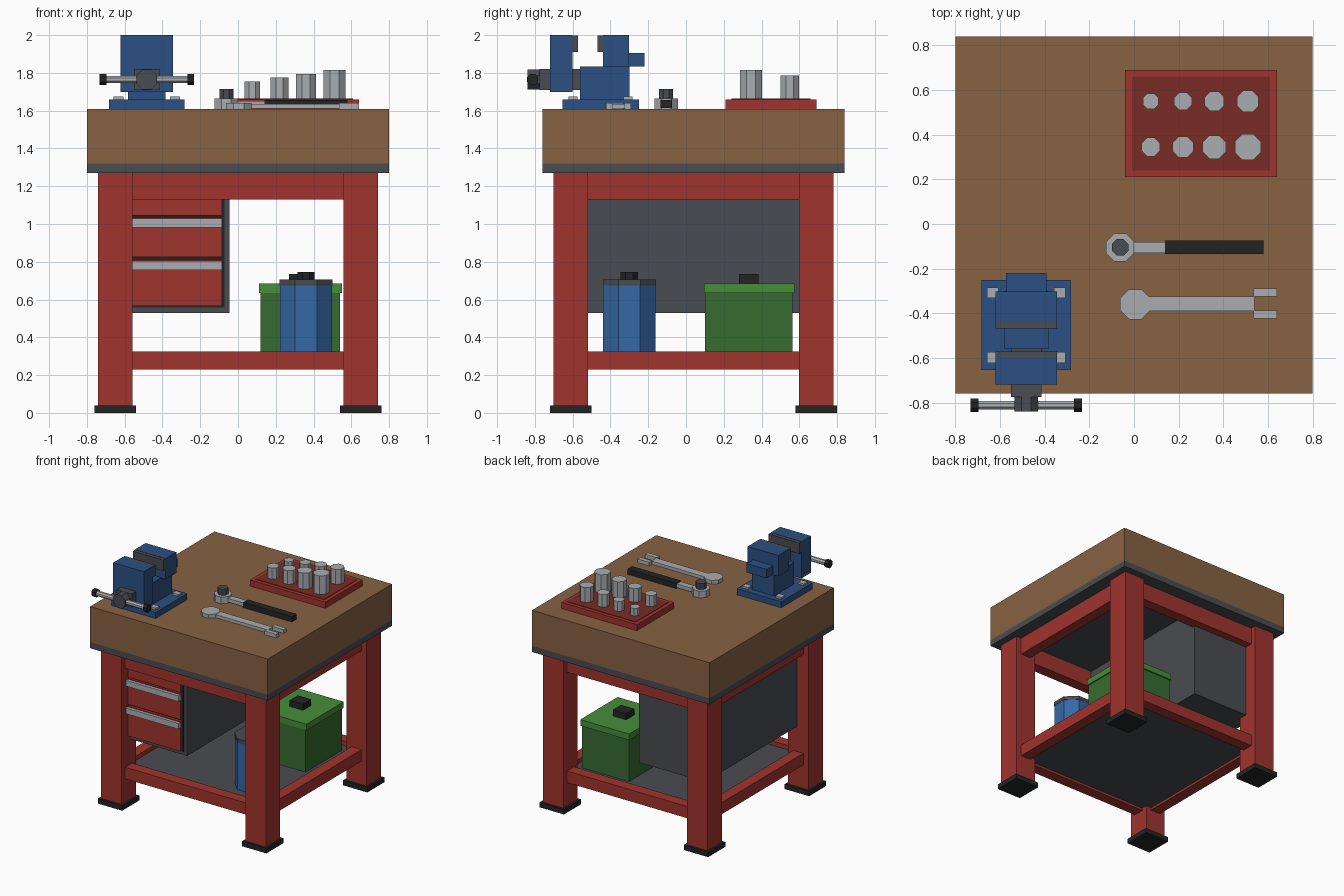
import bpy
import bmesh
from math import pi
from mathutils import Matrix, Vector

if "Cube" in bpy.data.objects:
    bpy.data.objects.remove(bpy.data.objects["Cube"], do_unlink=True)


def material(name, rgb):
    """Flat colour given as 0-255 display values, stored as linear."""
    lin = [((c / 255 + 0.055) / 1.055) ** 2.4 for c in rgb]
    m = bpy.data.materials.new(name)
    m.use_nodes = True
    m.diffuse_color = (*lin, 1)
    m.node_tree.nodes["Principled BSDF"].inputs["Base Color"].default_value = (*lin, 1)
    return m


WOOD = material("wood", (135, 98, 66))
RED = material("red paint", (160, 52, 46))
DARK_RED = material("dark red liner", (122, 43, 37))
GREY = material("dark grey metal", (73, 76, 81))
BLACK = material("black rubber", (35, 36, 37))
STEEL = material("steel", (170, 174, 177))
BLUE = material("vise blue", (43, 80, 130))
BRIGHT_BLUE = material("can blue", (53, 104, 166))
GREEN = material("box green", (54, 108, 48))
LIGHT_GREEN = material("lid green", (71, 140, 58))


def finish(name, bm, mat):
    mesh = bpy.data.meshes.new(name)
    bm.to_mesh(mesh)
    bm.free()
    mesh.materials.append(mat)
    ob = bpy.data.objects.new(name, mesh)
    bpy.context.collection.objects.link(ob)
    return ob


def box(name, mat, x, y, z):
    """Box from its (min, max) range on each axis."""
    lo, hi = Vector((x[0], y[0], z[0])), Vector((x[1], y[1], z[1]))
    bm = bmesh.new()
    bmesh.ops.create_cube(bm, size=1, matrix=Matrix.Translation((lo + hi) / 2)
                          @ Matrix.Diagonal((*(hi - lo), 1)))
    return finish(name, bm, mat)


def around(c, half):
    return (c - half, c + half)


def prism(name, mat, centre, r, length, axis="Z"):
    """Flat-sided octagonal prism centred on a point."""
    turn = {"Z": Matrix(), "X": Matrix.Rotation(pi / 2, 4, "Y"),
            "Y": Matrix.Rotation(pi / 2, 4, "X")}[axis]
    bm = bmesh.new()
    bmesh.ops.create_cone(bm, cap_ends=True, segments=8, radius1=r, radius2=r, depth=length,
                          matrix=Matrix.Translation(centre) @ turn
                          @ Matrix.Rotation(pi / 8, 4, "Z"))
    return finish(name, bm, mat)


def post(name, mat, x, y, r, z0, z1):
    return prism(name, mat, (x, y, (z0 + z1) / 2), r, z1 - z0)


MID = 0.04    # bench centre in y
LEG = 0.65    # leg offset from the bench centre

# Table top
box("table_top", WOOD, (-0.8, 0.8), around(MID, 0.8), (1.32, 1.61))
box("top_plate", GREY, (-0.8, 0.8), around(MID, 0.8), (1.27, 1.32))

# Legs and feet
for sx, side in ((-1, "right"), (1, "left")):
    for sy, end in ((-1, "front"), (1, "back")):
        x, y = sx * LEG, MID + sy * LEG
        box(f"{end}_{side}_leg", RED, around(x, 0.092), around(y, 0.092), (0.03, 1.27))
        box(f"{end}_{side}_foot", BLACK, around(x, 0.11), around(y, 0.11), (0, 0.04))

# Rails
for level, z in (("lower", (0.23, 0.325)), ("upper", (1.13, 1.27))):
    for s, end, side in ((-1, "front", "right"), (1, "back", "left")):
        box(f"{level}_{end}_rail", RED, (-0.58, 0.58), around(MID + s * LEG, 0.045), z)
        box(f"{level}_{side}_rail", RED, around(s * LEG, 0.045), around(MID, 0.58), z)

# Shelf
box("shelf", GREY, (-0.62, 0.62), around(MID, 0.62), (0.25, 0.29))

# Drawer cabinet
box("cabinet", GREY, (-0.64, -0.045), (-0.59, 0.67), (0.53, 1.27))
box("drawer_gap", BLACK, (-0.61, -0.072), (-0.597, -0.58), (0.557, 1.25))
for i, (z0, z1) in enumerate(((0.567, 0.81), (0.825, 1.035), (1.045, 1.25))):
    box(f"drawer_{i}", RED, (-0.6, -0.085), (-0.62, -0.58), (z0, z1))
    box(f"drawer_handle_{i}", STEEL, (-0.6, -0.085), (-0.645, -0.61), (z1 - 0.053, z1 - 0.006))

# Storage box on the shelf
box("storage_box", GREEN, (0.12, 0.54), (0.10, 0.565), (0.29, 0.64))
box("storage_lid", LIGHT_GREEN, (0.11, 0.55), (0.095, 0.575), (0.635, 0.685))
box("lid_handle", BLACK, (0.27, 0.39), (0.28, 0.385), (0.685, 0.735))

# Can on the shelf
post("can", BRIGHT_BLUE, 0.36, -0.30, 0.15, 0.29, 0.675)
post("can_lid", GREY, 0.36, -0.30, 0.152, 0.675, 0.705)
post("can_knob", BLACK, 0.36, -0.30, 0.05, 0.705, 0.745)

# Socket tray
box("tray", RED, (-0.04, 0.64), (0.21, 0.69), (1.61, 1.66))
box("tray_liner", DARK_RED, (-0.01, 0.61), (0.24, 0.66), (1.655, 1.664))
for i, x in enumerate((0.075, 0.22, 0.36, 0.51)):
    post(f"front_socket_{i}", STEEL, x, 0.345, 0.045 + 0.006 * i, 1.66, 1.755 + 0.02 * i)
    post(f"back_socket_{i}", STEEL, x, 0.55, 0.038 + 0.005 * i, 1.66, 1.725 + 0.02 * i)

# Ratchet
post("ratchet_head", STEEL, -0.062, -0.105, 0.068, 1.61, 1.665)
post("ratchet_drive", GREY, -0.062, -0.105, 0.04, 1.66, 1.715)
box("ratchet_bar", STEEL, (-0.03, 0.15), (-0.13, -0.08), (1.62, 1.65))
box("ratchet_grip", BLACK, (0.14, 0.58), (-0.135, -0.073), (1.614, 1.656))

# Wrench
post("wrench_ring", STEEL, 0.005, -0.36, 0.073, 1.61, 1.64)
box("wrench_bar", STEEL, (0.03, 0.54), (-0.39, -0.325), (1.611, 1.636))
for s in (-1, 1):
    box("wrench_jaw", STEEL, (0.535, 0.64), around(-0.357 + s * 0.049, 0.018), (1.61, 1.64))

# Vise base and bolts
VX = -0.483
box("vise_base", BLUE, around(VX, 0.2), (-0.655, -0.25), (1.61, 1.66))
for sx in (-1, 1):
    for y in (-0.598, -0.308):
        box("base_bolt", STEEL, around(VX + sx * 0.15, 0.026), around(y, 0.024), (1.655, 1.675))

# Vise body and jaws
box("vise_body", BLUE, around(VX, 0.1), (-0.56, -0.30), (1.66, 1.835))
box("rear_jaw", BLUE, around(VX, 0.138), (-0.44, -0.302), (1.83, 2.0))
box("anvil", BLUE, around(VX, 0.09), (-0.31, -0.22), (1.833, 1.905))
box("front_jaw", BLUE, around(VX, 0.138), (-0.72, -0.60), (1.70, 2.0))
box("rear_jaw_plate", GREY, around(VX, 0.138), (-0.468, -0.44), (1.91, 1.998))
box("front_jaw_plate", GREY, around(VX, 0.138), (-0.60, -0.572), (1.91, 1.998))

# Vise slide, screw and turning handle
box("slide", GREY, around(VX, 0.068), (-0.775, -0.55), (1.71, 1.82))
prism("screw_hub", GREY, (VX, -0.805, 1.765), 0.058, 0.07, "Y")
prism("turning_bar", STEEL, (VX, -0.812, 1.765), 0.021, 0.47, "X")
for s in (-1, 1):
    prism("bar_knob", BLACK, (VX + s * 0.232, -0.812, 1.765), 0.032, 0.035, "X")
